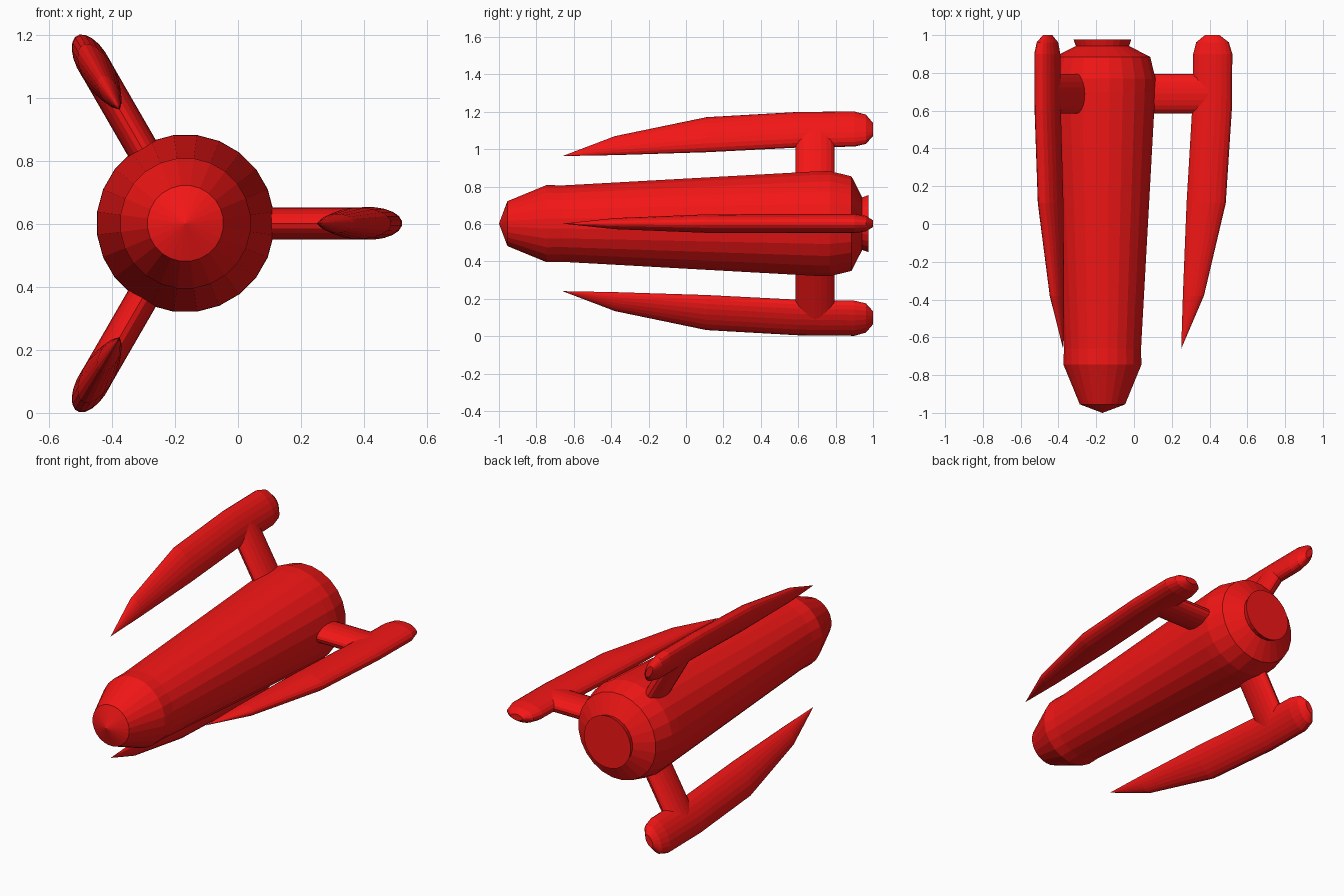
import bpy, bmesh
from math import sin, cos, pi, radians
from mathutils import Matrix, Vector

if "Cube" in bpy.data.objects:
    bpy.data.objects.remove(bpy.data.objects["Cube"])

CX, CZ = -0.167, 0.602          # long axis of the hull

red = bpy.data.materials.new("red_paint")
red.diffuse_color = (0.9, 0.008, 0.008, 1)
red.use_nodes = True
red.node_tree.nodes["Principled BSDF"].inputs["Base Color"].default_value = red.diffuse_color


def loft(name, rings, matrix):
    """Skin a list of equal-length point rings, cap the ends, weld points."""
    bm = bmesh.new()
    loops = [[bm.verts.new(p) for p in ring] for ring in rings]
    n = len(loops[0])
    for a, b in zip(loops, loops[1:]):
        for i in range(n):
            j = (i + 1) % n
            bm.faces.new((a[i], a[j], b[j], b[i]))
    bm.faces.new(loops[0])
    bm.faces.new(loops[-1])
    bmesh.ops.remove_doubles(bm, verts=bm.verts, dist=0.0005)
    bmesh.ops.recalc_face_normals(bm, faces=bm.faces)
    mesh = bpy.data.meshes.new(name)
    bm.to_mesh(mesh)
    bm.free()
    mesh.materials.append(red)
    obj = bpy.data.objects.new(name, mesh)
    obj.matrix_world = matrix
    bpy.context.collection.objects.link(obj)
    return obj


def ring_xz(y, cx, rx, rz, n):
    """Ellipse across the long axis."""
    return [Vector((cx + rx * cos(2 * pi * (i + 0.5) / n), y,
                    rz * sin(2 * pi * (i + 0.5) / n))) for i in range(n)]


def ring_yz(x, cy, ry, rz, n):
    """Ellipse across a radial strut."""
    return [Vector((x, cy + ry * cos(2 * pi * i / n),
                    rz * sin(2 * pi * i / n))) for i in range(n)]


axis = Matrix.Translation((CX, 0, CZ))

# Hull: nose cone, tapered barrel, rear shoulder
hull = [(-1.0, 0.0001), (-0.955, 0.121), (-0.745, 0.208), (-0.66, 0.206),
        (0.70, 0.282), (0.77, 0.283), (0.885, 0.255), (0.942, 0.142)]
loft("hull", [ring_xz(y, 0, r, r, 24) for y, r in hull], axis)

# Exhaust nozzle
nozzle = [(0.93, 0.138), (0.942, 0.142), (0.977, 0.154)]
loft("exhaust_nozzle", [ring_xz(y, 0, r, r, 24) for y, r in nozzle], axis)

# Pod stations: y, inner x, outer x, half thickness
pod = [(-0.66, 0.2499, 0.2501, 0.0001), (-0.38, 0.258, 0.371, 0.030),
       (0.11, 0.277, 0.487, 0.050), (0.60, 0.306, 0.519, 0.052),
       (0.90, 0.312, 0.522, 0.052), (0.962, 0.328, 0.503, 0.042),
       (1.0, 0.375, 0.453, 0.018)]

# Three pods on struts around the hull
for k in range(3):
    turn = axis @ Matrix.Rotation(radians(120 * k), 4, 'Y')
    rings = [ring_xz(y, (a + b) / 2 - CX, (b - a) / 2, h, 20)
             for y, a, b, h in pod]
    loft(f"side_pod_{k + 1}", rings, turn)
    loft(f"strut_{k + 1}",
         [ring_yz(x, 0.69, 0.105, 0.051, 20) for x in (0.2, 0.57)], turn)
